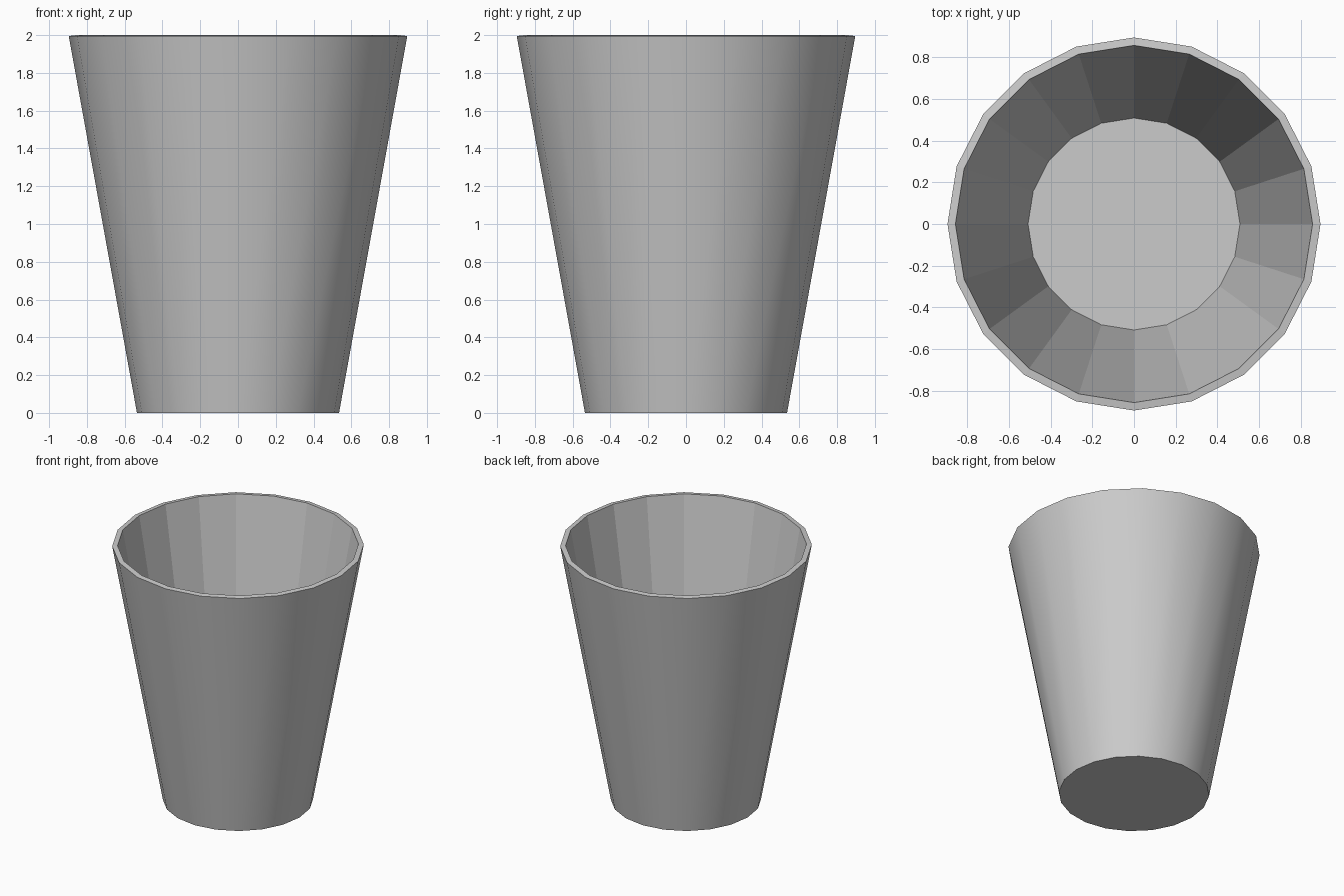
import bpy, bmesh, math

if "Cube" in bpy.data.objects:
    bpy.data.objects.remove(bpy.data.objects["Cube"])

SIDES = 20
# (radius, z): outer base, outer rim, inner rim, inner floor
PROFILE = [(0.535, 0.0), (0.896, 1.995), (0.858, 2.0), (0.509, 0.028)]

bm = bmesh.new()
rings = []
for r, z in PROFILE:
    rings.append([bm.verts.new((r * math.cos(2 * math.pi * i / SIDES),
                                r * math.sin(2 * math.pi * i / SIDES), z))
                  for i in range(SIDES)])

# Outer wall (smooth), rim and inner wall (faceted)
for k in range(3):
    a, b = rings[k], rings[k + 1]
    for i in range(SIDES):
        j = (i + 1) % SIDES
        face = bm.faces.new((a[i], a[j], b[j], b[i]))
        face.smooth = (k == 0)

# Underside and inside floor
bm.faces.new(rings[0][::-1])
bm.faces.new(rings[3])

# Crisp borders between wall, rim and floors
for e in bm.edges:
    if abs(e.verts[0].co.z - e.verts[1].co.z) < 1e-5:
        e.smooth = False

mesh = bpy.data.meshes.new("cup")
bm.to_mesh(mesh)
bm.free()
cup = bpy.data.objects.new("cup", mesh)
bpy.context.collection.objects.link(cup)
